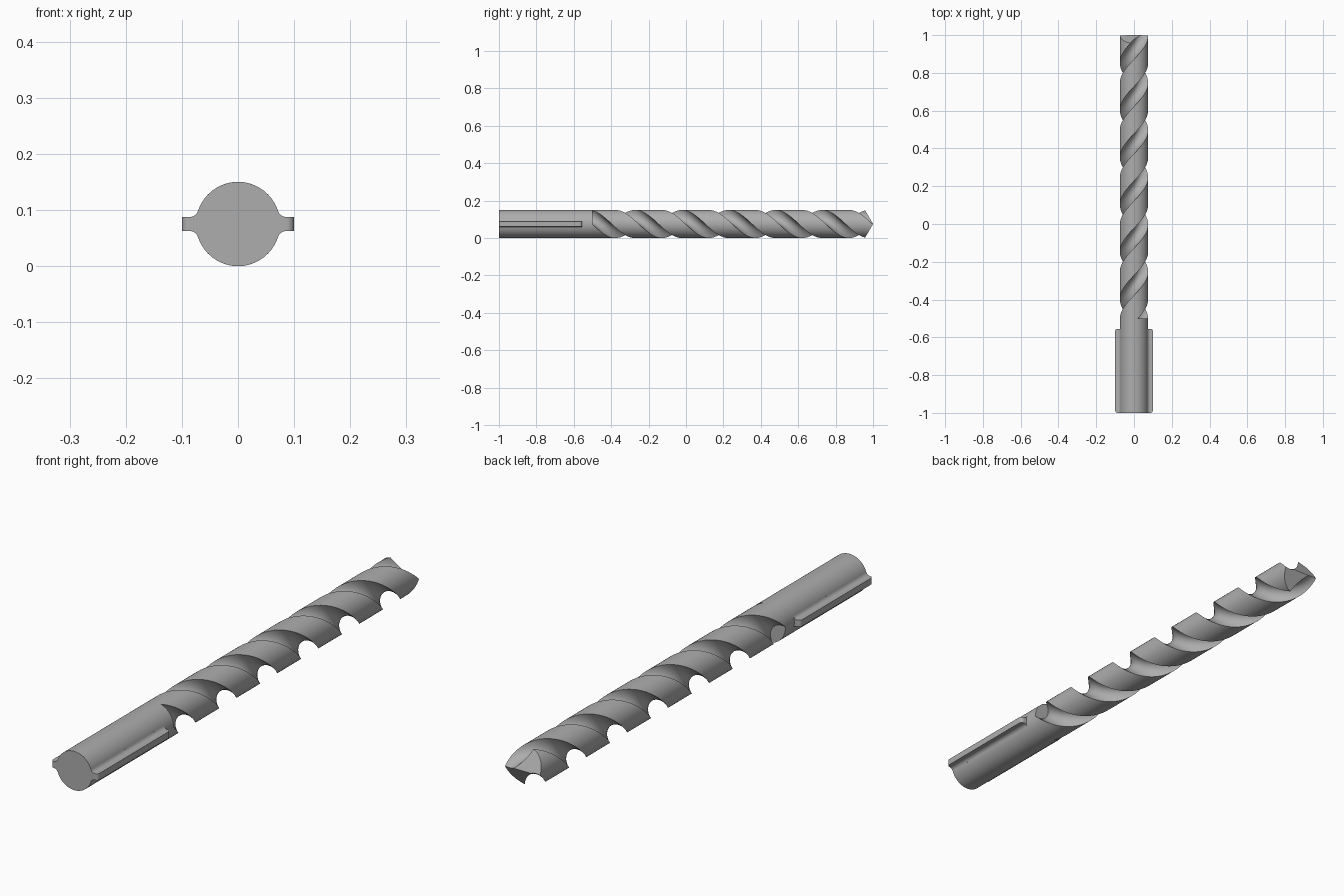
import bpy, bmesh, math
from mathutils import Vector

if "Cube" in bpy.data.objects:
    bpy.data.objects.remove(bpy.data.objects["Cube"])

R, CZ = 0.075, 0.075            # shaft radius and axis height
steel = bpy.data.materials.new("steel_grey")
steel.diffuse_color = (0.42, 0.42, 0.42, 1)
steel.use_nodes = True
steel.node_tree.nodes["Principled BSDF"].inputs["Base Color"].default_value = steel.diffuse_color


def loft(sections):
    """Closed bmesh through rings of (x, y, z) points."""
    bm = bmesh.new()
    rings = [[bm.verts.new(p) for p in s] for s in sections]
    n = len(rings[0])
    for a, b in zip(rings, rings[1:]):
        for i in range(n):
            j = (i + 1) % n
            bm.faces.new((a[i], a[j], b[j], b[i]))
    bm.faces.new(rings[0])
    bm.faces.new(rings[-1])
    return bm


def finish(bm, name):
    bmesh.ops.recalc_face_normals(bm, faces=bm.faces[:])
    me = bpy.data.meshes.new(name)
    bm.to_mesh(me)
    bm.free()
    me.materials.append(steel)
    ob = bpy.data.objects.new(name, me)
    bpy.context.collection.objects.link(ob)
    bpy.ops.object.select_all(action='DESELECT')
    ob.select_set(True)
    bpy.context.view_layer.objects.active = ob
    bpy.ops.object.shade_smooth_by_angle(angle=math.radians(30))
    return ob


# Shank: plain round bar
N = 96
ring = [(R * math.cos(2 * math.pi * i / N), R * math.sin(2 * math.pi * i / N)) for i in range(N)]
finish(loft([[(x, y, CZ + z) for x, z in ring] for y in (-1.0, -0.5)]), "shank")

# Drive ribs: filleted into the shank, outer corners rounded along y
H, F, OUT, Y0, Y1 = 0.0125, 0.016, 0.1, -1.0, -0.555
FX = math.sqrt((R + F) ** 2 - (H + F) ** 2)      # fillet centre touching shank and rib
A = math.atan2(H + F, FX)
fillet = []
for i in range(9):
    t = math.pi + A + (math.pi / 2 - A) * i / 8
    fillet.append((FX + F * math.cos(t), H + F + F * math.sin(t)))


def rib_section(y, out, side):
    top = [(0.06, fillet[0][1])] + fillet + [(out, H)]
    pts = top + [(x, -z) for x, z in reversed(top)]
    return [(side * x, y, CZ + z) for x, z in pts]


CR = OUT - FX - 0.0005
steps = [(CR * (1 - math.cos(a)), CR * (1 - math.sin(a)))
         for a in (math.pi / 2 * i / 8 for i in range(9))]
for side, name in ((1, "right_drive_rib"), (-1, "left_drive_rib")):
    secs = [rib_section(Y0 + d, OUT - c, side) for d, c in steps]
    secs += [rib_section(Y1 - d, OUT - c, side) for d, c in reversed(steps)]
    finish(loft(secs), name)

# Fluted body: round section with two circular notches, twisted three turns
HW, WEB = math.radians(38), 0.025
r = (R * R + WEB * WEB - 2 * WEB * R * math.cos(HW)) / (2 * (R * math.cos(HW) - WEB))
d = r + WEB
half = []
b = math.atan2(R * math.sin(HW), R * math.cos(HW) - d) % (2 * math.pi)
for i in range(25):                               # notch arc
    t = 2 * math.pi - b + (2 * b - 2 * math.pi) * i / 24
    half.append((d + r * math.cos(t), r * math.sin(t)))
for i in range(1, 24):                            # land arc
    t = HW + (math.pi - 2 * HW) * i / 24
    half.append((R * math.cos(t), R * math.sin(t)))
profile = half + [(-x, -z) for x, z in half]


def twisted(y):
    a = -(y + 0.45) * 4 * math.pi
    c, s = math.cos(a), math.sin(a)
    return [(x * c - z * s, y, CZ + x * s + z * c) for x, z in profile]


body = loft([twisted(-0.5 + 0.01 * i) for i in range(157)])

# Tip: two slanted planes meeting in a ridge along x
for sgn in (1, -1):
    cut = bmesh.ops.bisect_plane(
        body, geom=body.verts[:] + body.edges[:] + body.faces[:], dist=1e-6,
        plane_co=Vector((0, 1, CZ)), plane_no=Vector((0, 1, 0.58 * sgn)).normalized(),
        clear_outer=True)
    edges = [e for e in cut["geom_cut"]
             if isinstance(e, bmesh.types.BMEdge) and e.is_valid and len(e.link_faces) < 2]
    bmesh.ops.contextual_create(body, geom=edges)
finish(body, "fluted_body")
